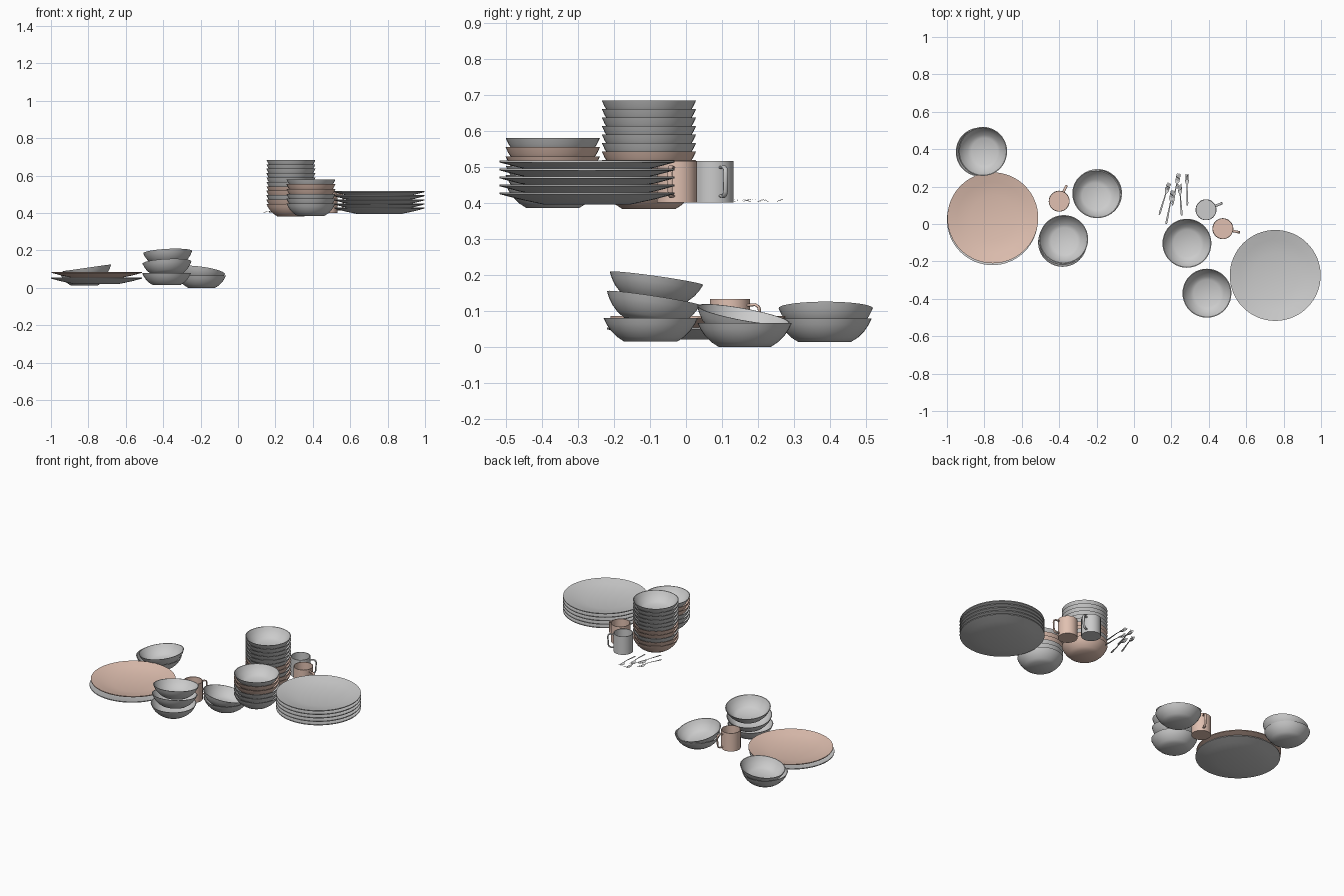
import bpy, bmesh, math
from mathutils import Matrix, Vector, Euler

if "Cube" in bpy.data.objects:
    bpy.data.objects.remove(bpy.data.objects["Cube"])

clay = bpy.data.materials.new("clay")
clay.diffuse_color = (0.75, 0.53, 0.44, 1)
clay.use_nodes = True
clay.node_tree.nodes["Principled BSDF"].inputs["Base Color"].default_value = clay.diffuse_color

BOWL = [(0, 0), (0.073, 0), (0.093, 0.013), (0.111, 0.031), (0.123, 0.049), (0.131, 0.066),
        (0.127, 0.066), (0.118, 0.049), (0.106, 0.033), (0.089, 0.017), (0.071, 0.006), (0, 0.006)]
PLATE = [(0, 0), (0.12, 0), (0.19, 0.015), (0.243, 0.029), (0.243, 0.034),
         (0.19, 0.021), (0.12, 0.006), (0, 0.006)]
MUG = [(0, 0), (0.056, 0), (0.056, 0.115), (0.052, 0.115), (0.052, 0.006), (0, 0.006)]


def finish(name, bm, brown=False, angle=35):
    me = bpy.data.meshes.new(name)
    bmesh.ops.recalc_face_normals(bm, faces=bm.faces)
    bm.to_mesh(me)
    bm.free()
    me.shade_smooth()
    me.set_sharp_from_angle(angle=math.radians(angle))
    ob = bpy.data.objects.new(name, me)
    bpy.context.collection.objects.link(ob)
    if brown:
        me.materials.append(clay)
    return ob


def lathe(name, profile, brown=False, steps=40):
    bm = bmesh.new()
    vs = [bm.verts.new((r, 0, z)) for r, z in profile]
    es = [bm.edges.new(p) for p in zip(vs, vs[1:])]
    bmesh.ops.spin(bm, geom=vs + es, axis=(0, 0, 1), cent=(0, 0, 0),
                   angle=math.tau, steps=steps, use_duplicate=False)
    bmesh.ops.remove_doubles(bm, verts=bm.verts, dist=1e-5)
    return finish(name, bm, brown)


def bowl(name, rim, tilt=(0, 0), brown=False):
    """Bowl placed by the centre of its rim, tilted about x and y."""
    ob = lathe(name, BOWL, brown)
    rot = Euler((tilt[0], tilt[1], 0))
    ob.rotation_euler = rot
    ob.location = Vector(rim) - rot.to_matrix() @ Vector((0, 0, 0.066))


def plate(name, loc, brown=False):
    lathe(name, PLATE, brown, 64).location = loc


def mug(name, loc, direction, brown=False):
    body = lathe(name, MUG, brown)
    body.location = loc
    body.rotation_euler.z = math.atan2(direction[1], direction[0])
    # handle: round section swept along a squared loop
    path = [(0.053, 0.097), (0.078, 0.099), (0.088, 0.093), (0.091, 0.083),
            (0.088, 0.03), (0.083, 0.02), (0.074, 0.016), (0.053, 0.018)]
    bm = bmesh.new()
    rings = []
    for i, (x, z) in enumerate(path):
        a, b = path[max(i - 1, 0)], path[min(i + 1, len(path) - 1)]
        t = Vector((b[0] - a[0], 0, b[1] - a[1])).normalized()
        n = Vector((t.z, 0, -t.x))
        rings.append([bm.verts.new(Vector((x, 0, z)) + n * 0.004 * math.cos(k * math.tau / 10)
                                   + Vector((0, 0.007, 0)) * math.sin(k * math.tau / 10))
                      for k in range(10)])
    for r0, r1 in zip(rings, rings[1:]):
        for k in range(10):
            bm.faces.new((r0[k], r0[k - 1], r1[k - 1], r1[k]))
    bm.faces.new(rings[0])
    bm.faces.new(rings[-1])
    finish(name + "_handle", bm, brown, 60).parent = body


def fork(name, end, tip, z):
    bm = bmesh.new()

    def strip(points):  # (along, side, half width, height)
        rows = [[bm.verts.new((s, c + w, h)), bm.verts.new((s, c - w, h))] for s, c, w, h in points]
        for p, q in zip(rows, rows[1:]):
            bm.faces.new((p[0], p[1], q[1], q[0]))

    strip([(0, 0, 0.003, 0.002), (0.01, 0, 0.0055, 0.002), (0.05, 0, 0.0045, 0.005),
           (0.09, 0, 0.003, 0.009), (0.115, 0, 0.003, 0.008), (0.125, 0, 0.008, 0.005),
           (0.132, 0, 0.011, 0.003), (0.14, 0, 0.011, 0.002)])
    for c in (-0.009, -0.003, 0.003, 0.009):
        strip([(0.14, c, 0.002, 0.002), (0.157, c, 0.002, 0.003), (0.175, c, 0.0012, 0.009)])
    bmesh.ops.solidify(bm, geom=bm.faces[:], thickness=0.0025)
    ob = finish(name, bm)
    d = Vector(tip) - Vector(end)
    ob.location = (*end, z)
    ob.rotation_euler.z = math.atan2(d.y, d.x)
    ob.scale.x = d.length / 0.175


# upper shelf: plate stack
for i in range(5):
    plate(f"stacked_plate_{i}", (0.755, -0.275, 0.395 + i * 0.022))

# upper shelf: tall and short bowl stacks
for i in range(11):
    bowl(f"tall_stack_bowl_{i}", (0.283, -0.103, 0.448 + i * 0.0236), brown=i in (0, 1, 3, 4))
for i in range(6):
    bowl(f"short_stack_bowl_{i}", (0.39, -0.37, 0.451 + i * 0.0258), brown=i in (3, 4))

# upper shelf: mugs
mug("grey_mug", (0.385, 0.076, 0.401), (0.085, 0.035))
mug("clay_mug", (0.475, -0.025, 0.401), (0.09, -0.02), True)

# upper shelf: forks
for i, (end, tip) in enumerate([((0.135, 0.05), (0.188, 0.22)), ((0.172, 0.0), (0.208, 0.18)),
                                ((0.205, 0.1), (0.24, 0.27)), ((0.255, 0.045), (0.243, 0.215)),
                                ((0.285, 0.1), (0.283, 0.268))]):
    fork(f"fork_{i}", end, tip, 0.401)

# lower shelf: two plates
plate("lower_plate", (-0.757, 0.023, 0.02))
plate("lower_clay_plate", (-0.755, 0.033, 0.051), True)

# lower shelf: loosely piled bowls
bowl("back_bowl_lower", (-0.822, 0.385, 0.079))
bowl("back_bowl_upper", (-0.808, 0.388, 0.107), (0, -0.14))
bowl("pile_bowl_lower", (-0.382, -0.098, 0.08))
bowl("pile_bowl_middle", (-0.38, -0.09, 0.135), (-0.15, -0.05))
bowl("pile_bowl_upper", (-0.376, -0.082, 0.19), (-0.14, -0.05))
bowl("side_bowl_lower", (-0.195, 0.163, 0.066))
bowl("side_bowl_upper", (-0.2, 0.16, 0.09), (-0.18, 0.13))

# lower shelf: mug
mug("lower_clay_mug", (-0.4, 0.122, 0.018), (0.04, 0.085), True)
